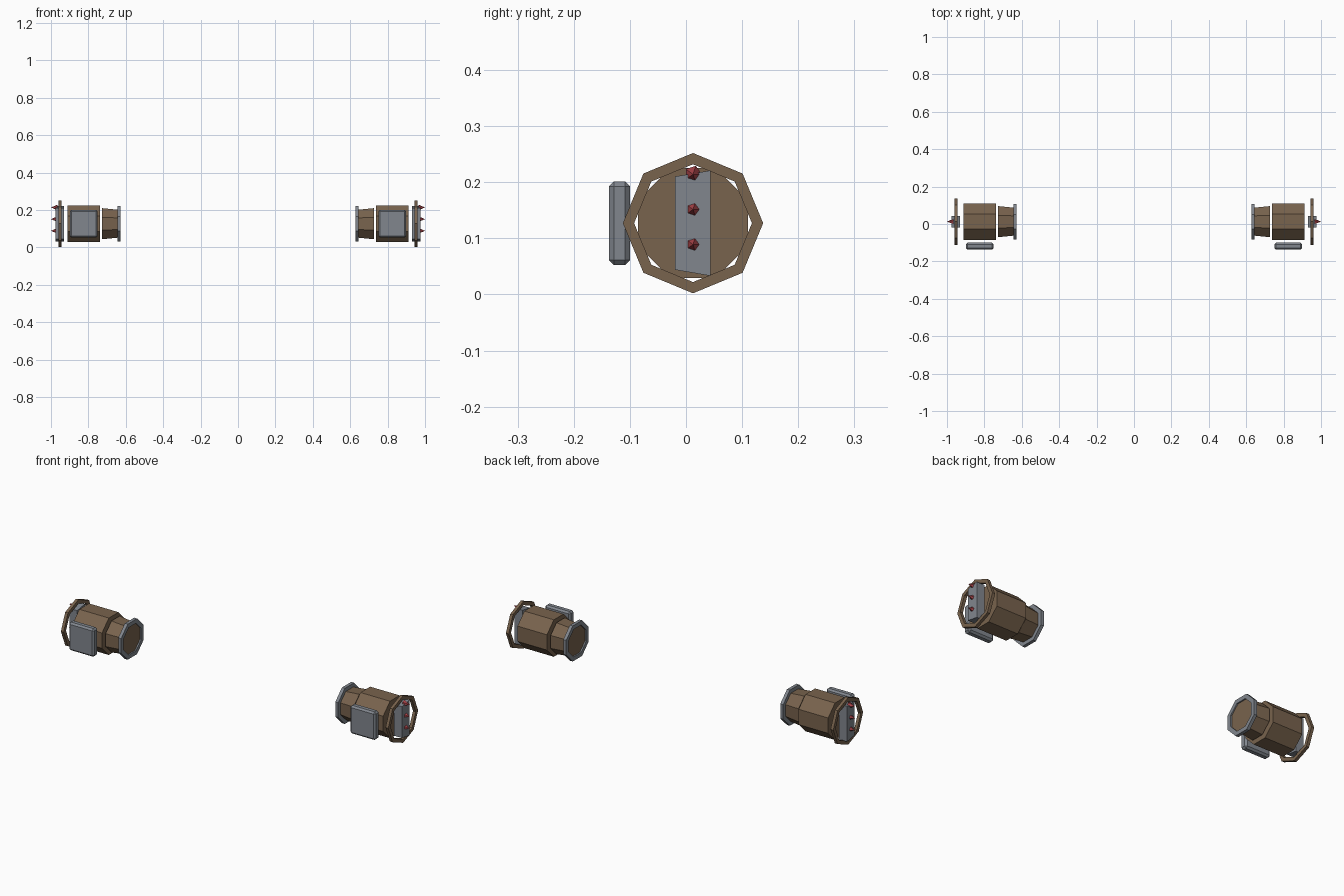
import bpy, bmesh
from math import pi, cos, sin
from mathutils import Matrix, Vector

if "Cube" in bpy.data.objects:
    bpy.data.objects.remove(bpy.data.objects["Cube"])

CY, CZ = 0.0125, 0.127   # axis of each gauntlet


def material(name, color):
    m = bpy.data.materials.new(name)
    m.diffuse_color = color
    m.use_nodes = True
    m.node_tree.nodes["Principled BSDF"].inputs["Base Color"].default_value = m.diffuse_color
    return m


LEATHER = material("leather", (0.19, 0.125, 0.075, 1))
STEEL = material("steel", (0.22, 0.24, 0.27, 1))
RED = material("red", (0.42, 0.06, 0.07, 1))


def finish(name, bm, mat):
    bmesh.ops.recalc_face_normals(bm, faces=bm.faces)
    me = bpy.data.meshes.new(name)
    bm.to_mesh(me)
    bm.free()
    me.materials.append(mat)
    ob = bpy.data.objects.new(name, me)
    bpy.context.collection.objects.link(ob)
    return ob


def lathe(name, s, profile, mat, turn=0.0, closed=False, n=8):
    """Sweep (x, radius) points round the gauntlet axis; capped unless closed."""
    bm = bmesh.new()
    rings = [[bm.verts.new((s * x, CY + r * cos(turn + 2 * pi * i / n),
                            CZ + r * sin(turn + 2 * pi * i / n)))
              for i in range(n)] for x, r in profile]
    pairs = list(zip(rings, rings[1:]))
    if closed:
        pairs.append((rings[-1], rings[0]))
    else:
        bm.faces.new(rings[0])
        bm.faces.new(rings[-1])
    for a, b in pairs:
        for i in range(n):
            j = (i + 1) % n
            bm.faces.new((a[i], a[j], b[j], b[i]))
    return finish(name, bm, mat)


def square_ring(x0, x1, ri, ro):
    return [(x0, ri), (x0, ro), (x1, ro), (x1, ri)]


for side, s in (("right", 1), ("left", -1)):
    # Leather body and wrist, flats facing up
    lathe(side + "_fist_body", s, [(0.738, 0.106), (0.911, 0.106)], LEATHER, pi / 8)
    lathe(side + "_wrist_cuff", s, [(0.635, 0.080), (0.727, 0.090)], LEATHER, pi / 8)
    # Steel wrist band and leather outer hoop
    lathe(side + "_wrist_band", s, square_ring(0.628, 0.645, 0.079, 0.102), STEEL,
          pi / 8, True)
    lathe(side + "_knuckle_hoop", s, square_ring(0.944, 0.960, 0.105, 0.125), LEATHER,
          0, True)

    # Steel knuckle bar, a little longer at the back
    bm = bmesh.new()
    bmesh.ops.create_cube(bm, size=1)
    for v in bm.verts:
        back = v.co.y > 0
        v.co = Vector((s * (0.952 + v.co.x * 0.046), 0.044 if back else -0.020,
                       CZ + v.co.z * (0.188 if back else 0.166)))
    finish(side + "_knuckle_bar", bm, STEEL)

    # Three red spikes
    for k in range(3):
        bm = bmesh.new()
        bmesh.ops.create_cone(
            bm, cap_ends=True, segments=5, radius1=0.016, radius2=0, depth=0.036,
            matrix=Matrix.Translation((s * 0.982, CY, 0.089 + 0.0625 * k))
            @ Matrix.Rotation(s * pi / 2, 4, 'Y'))
        finish(f"{side}_spike_{k + 1}", bm, RED)

    # Chamfered plate in front
    bm = bmesh.new()
    bmesh.ops.create_cube(bm, size=1, matrix=Matrix.Translation((s * 0.825, -0.1185, CZ))
                          @ Matrix.Diagonal((0.149, 0.038, 0.149, 1)))
    bmesh.ops.bevel(bm, geom=bm.edges[:], offset=0.009, segments=1, affect='EDGES')
    finish(side + "_guard_plate", bm, STEEL)
